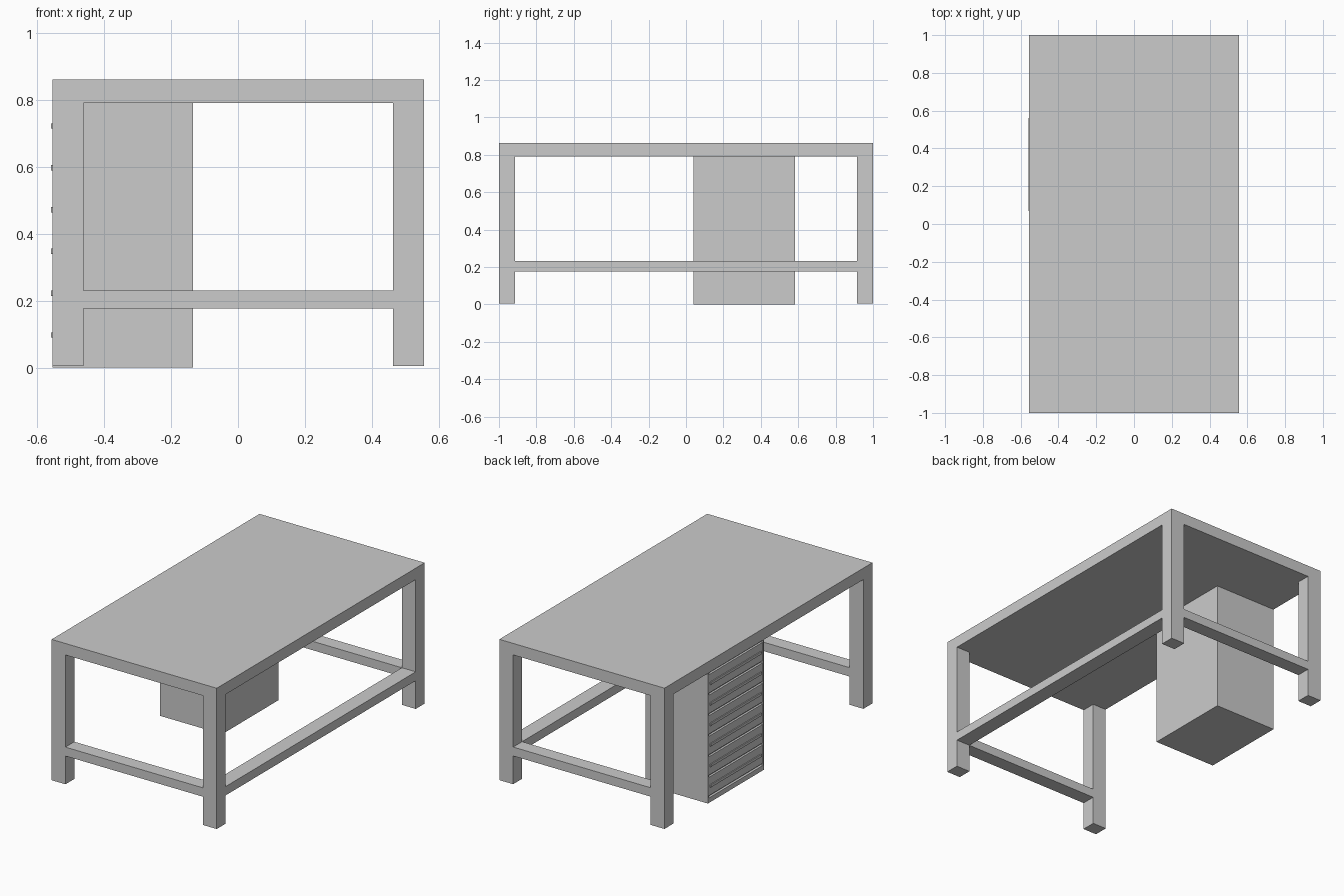
import bpy

if "Cube" in bpy.data.objects:
    bpy.data.objects.remove(bpy.data.objects["Cube"])

# Overall layout
X0, X1 = -0.555, 0.557
LEG_X, LEG_Y = 0.093, 0.086
TOP_Z, UNDER_Z = 0.862, 0.792
RAIL_Z = (0.177, 0.231)


def box(name, x, y, z):
    """Box from (min, max) pairs."""
    bpy.ops.mesh.primitive_cube_add(size=1)
    ob = bpy.context.object
    ob.name = name
    for v in ob.data.vertices:
        v.co = [r[0] if c < 0 else r[1] for c, r in zip(v.co, (x, y, z))]
    return ob


# Table top
box("table_top", (X0, X1), (-1, 1), (UNDER_Z, TOP_Z))

# Four corner legs
left, right = (X0, X0 + LEG_X), (X1 - LEG_X, X1)
front, back = (-1, -1 + LEG_Y), (1 - LEG_Y, 1)
for xn, x in (("left", left), ("right", right)):
    for yn, y in (("front", front), ("back", back)):
        box(f"{yn}_{xn}_leg", x, y, (0.005, UNDER_Z))

# Stretchers: both ends and the right long side, left side open for knees
for yn, y in (("front", front), ("back", back)):
    box(f"{yn}_stretcher", (left[1], right[0]), y, RAIL_Z)
box("right_stretcher", right, (front[1], back[0]), RAIL_Z)

# Drawer cabinet carcass with a thin flush rim around the drawers
CY0, CY1, RIM = 0.04, 0.582, 0.012
FACE = X0 + 0.015
box("cabinet_body", (FACE, -0.135), (CY0, CY1), (0, UNDER_Z))
box("cabinet_front_side", (X0, FACE), (CY0, CY0 + RIM), (0, UNDER_Z))
box("cabinet_back_side", (X0, FACE), (CY1 - RIM, CY1), (0, UNDER_Z))
box("cabinet_base_rim", (X0, FACE), (CY0 + RIM, CY1 - RIM), (0, 0.03))

# Six drawers opening to the left, each with a long bar handle
for i in range(6):
    zc = 0.098 + i * 0.125
    box(f"drawer_front_{i + 1}", (X0 + 0.002, FACE),
        (CY0 + RIM + 0.003, CY1 - RIM - 0.003), (zc - 0.056, zc + 0.056))
    box(f"drawer_handle_{i + 1}", (X0 - 0.004, X0 + 0.002),
        (0.068, 0.56), (zc - 0.008, zc + 0.008))
